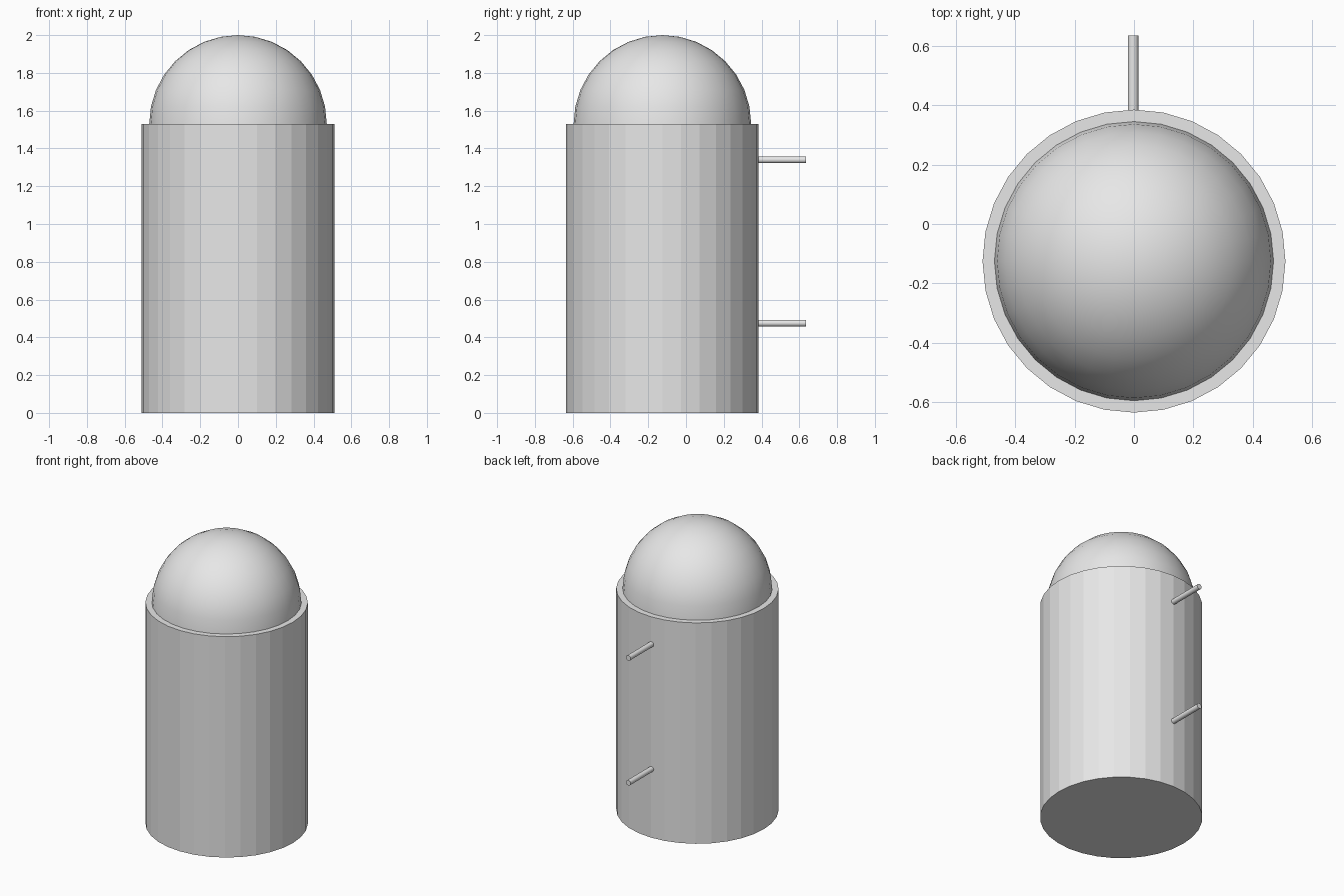
import bpy
import bmesh
import math

CENTRE_Y = -0.125
BODY_R, BODY_H = 0.51, 1.53
DOME_R = 0.47
ROD_R, ROD_END = 0.018, 0.635

cube = bpy.data.objects.get("Cube")
if cube:
    bpy.data.objects.remove(cube, do_unlink=True)

grey = bpy.data.materials.new("plain_grey")
grey.use_nodes = True
grey.diffuse_color = (0.8, 0.8, 0.8, 1)
grey.node_tree.nodes["Principled BSDF"].inputs["Base Color"].default_value = grey.diffuse_color


def finish(name, smooth=None):
    """Name the active object, colour it and optionally smooth it."""
    obj = bpy.context.object
    obj.name = obj.data.name = name
    obj.data.materials.append(grey)
    if smooth:
        bpy.ops.object.shade_smooth_by_angle(angle=math.radians(smooth))
    return obj


# Cylindrical body, faceted
bpy.ops.mesh.primitive_cylinder_add(vertices=32, radius=BODY_R, depth=BODY_H,
                                    location=(0, CENTRE_Y, BODY_H / 2))
finish("body")

# Smooth dome: the upper half of a sphere resting on the body
bpy.ops.mesh.primitive_uv_sphere_add(segments=32, ring_count=16, radius=DOME_R,
                                     location=(0, CENTRE_Y, BODY_H))
dome = finish("dome")
bm = bmesh.new()
bm.from_mesh(dome.data)
bmesh.ops.delete(bm, geom=[v for v in bm.verts if v.co.z < -0.001], context="VERTS")
bm.to_mesh(dome.data)
bm.free()
bpy.ops.object.shade_smooth_by_angle(angle=math.radians(40))

# Two thin rods standing out of the back
rod_start = CENTRE_Y + BODY_R - 0.05
for name, z in (("lower_rod", 0.475), ("upper_rod", 1.34)):
    bpy.ops.mesh.primitive_cylinder_add(vertices=32, radius=ROD_R, depth=ROD_END - rod_start,
                                        location=(-0.003, (rod_start + ROD_END) / 2, z),
                                        rotation=(math.pi / 2, 0, 0))
    finish(name, 30)
